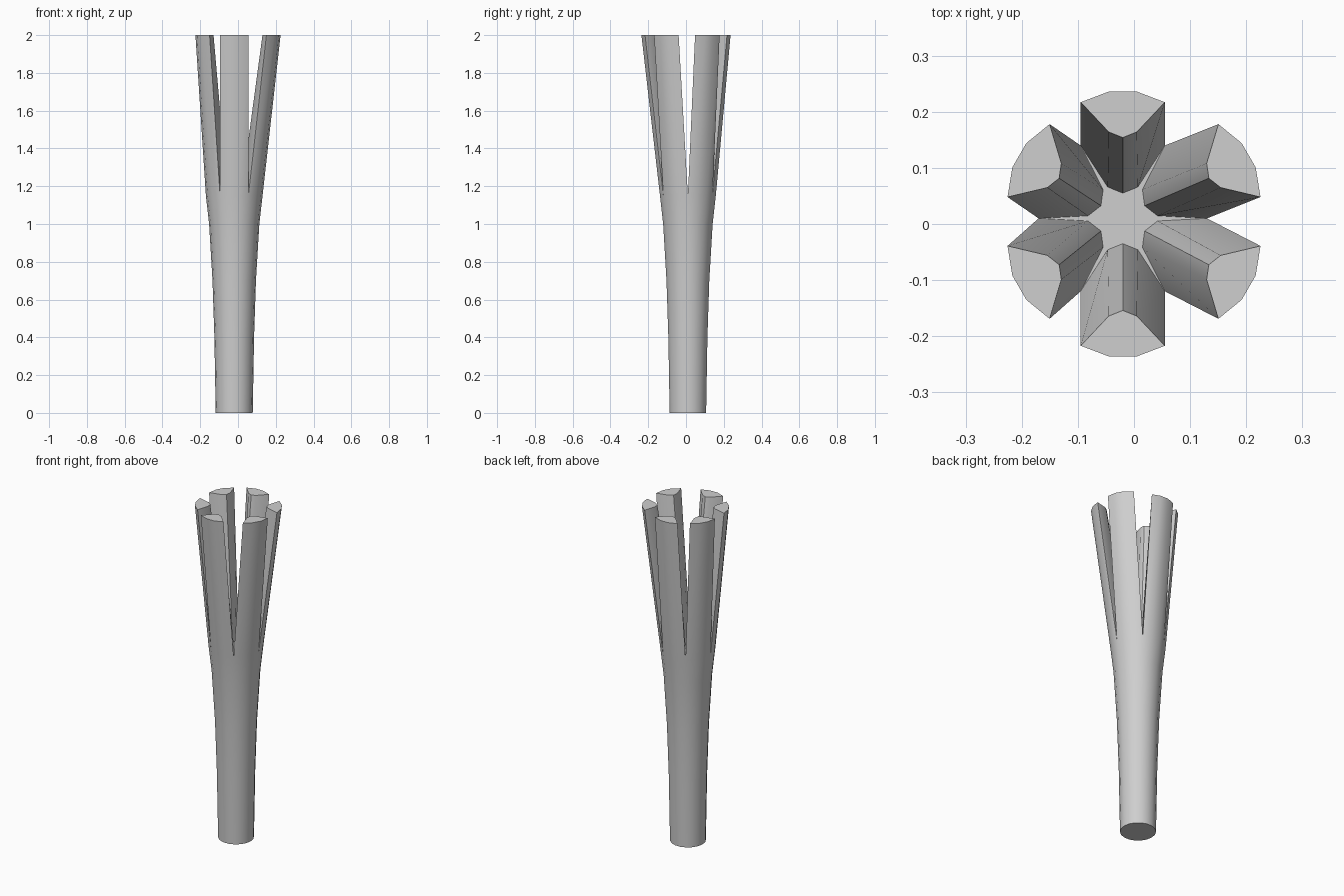
import bpy
import bmesh
from math import cos, sin, pi, radians
from mathutils import Vector

cube = bpy.data.objects.get("Cube")
if cube:
    bpy.data.objects.remove(cube)

# Plain grey
grey = bpy.data.materials.new("plain grey")
grey.use_nodes = True
colour = (0.62, 0.62, 0.62, 1)
grey.diffuse_color = colour
grey.node_tree.nodes["Principled BSDF"].inputs["Base Color"].default_value = colour

SIDES, PRONGS = 18, 6
SPLIT, TOP = 1.15, 2.0
AXIS = Vector((-0.02, 0.01, 0))

bm = bmesh.new()


def skin(lower, upper, closed=True):
    n = len(lower)
    for i in range(n if closed else n - 1):
        j = (i + 1) % n
        bm.faces.new((lower[i], lower[j], upper[j], upper[i]))


def ring(radius, z):
    step = 2 * pi / SIDES
    return [bm.verts.new(AXIS + Vector((radius * cos(i * step), radius * sin(i * step), z)))
            for i in range(SIDES)]


def spread(points, centre, angle, z):
    # Points are (outward, sideways) in the direction of the prong
    out = Vector((cos(angle), sin(angle), 0))
    side = Vector((-sin(angle), cos(angle), 0))
    return [bm.verts.new(centre + out * r + side * t + Vector((0, 0, z))) for r, t in points]


# Flaring trunk
profile = [(0.098, 0), (0.105, 0.4), (0.115, 0.7), (0.133, 1.0), (0.15, SPLIT)]
rings = [ring(r, z) for r, z in profile]
for low, high in zip(rings, rings[1:]):
    skin(low, high)
bm.faces.new(list(reversed(rings[0])))
rim = rings[-1]

# Six leaning prongs, growing out of the rim
inner_low = [(0.056, 0.027), (0.045, 0), (0.056, -0.027)]
tip_shape = [(0.217, -0.075), (0.236, -0.025), (0.236, 0.025), (0.217, 0.075),
             (0.164, 0.025), (0.154, 0), (0.164, -0.025)]
floor = []
for k in range(PRONGS):
    angle = pi / PRONGS + k * 2 * pi / PRONGS
    outer = [rim[(3 * k + i) % SIDES] for i in range(4)]
    inner = spread(inner_low, AXIS, angle, SPLIT)
    on_side = abs(cos(angle)) > 0.5
    centre = Vector((0, 0.0045, 0)) if on_side else Vector((-0.02, 0, 0))
    tip = spread(tip_shape, centre, angle, TOP)
    skin(outer + inner, tip)
    bm.faces.new(tip)
    floor += [outer[0]] + inner[::-1]

# Star-shaped floor between the prongs
bm.faces.new(floor)
bmesh.ops.recalc_face_normals(bm, faces=bm.faces)

mesh = bpy.data.meshes.new("split_trunk")
bm.to_mesh(mesh)
bm.free()
mesh.materials.append(grey)
trunk = bpy.data.objects.new("split_trunk", mesh)
bpy.context.collection.objects.link(trunk)

for other in bpy.context.selected_objects:
    other.select_set(False)
trunk.select_set(True)
bpy.context.view_layer.objects.active = trunk
bpy.ops.object.shade_smooth_by_angle(angle=radians(40))
